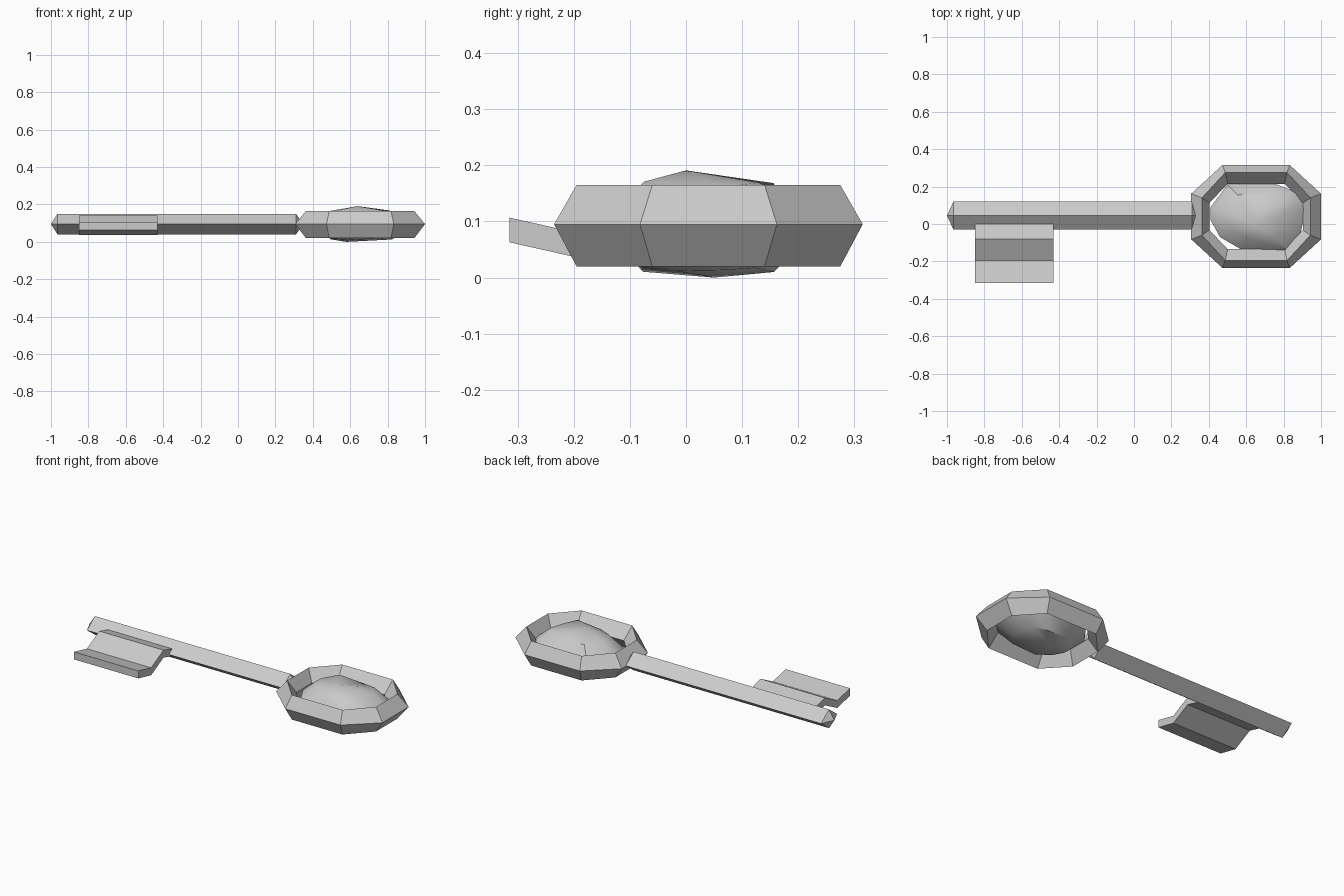
import bpy, bmesh, math
from mathutils import Vector

cube = bpy.data.objects.get("Cube")
if cube:
    bpy.data.objects.remove(cube, do_unlink=True)

metal = bpy.data.materials.new("grey_metal")
GREY = (0.6, 0.6, 0.6, 1)
metal.use_nodes = True
metal.diffuse_color = GREY
metal.node_tree.nodes["Principled BSDF"].inputs["Base Color"].default_value = GREY


def loft(name, rings, closed=False):
    """Skin a series of equal-length point loops; closed joins last to first."""
    bm = bmesh.new()
    loops = [[bm.verts.new(p) for p in ring] for ring in rings]
    pairs = list(zip(loops, loops[1:]))
    if closed:
        pairs.append((loops[-1], loops[0]))
    else:
        bm.faces.new(loops[0])
        bm.faces.new(loops[-1])
    for a, b in pairs:
        for i in range(len(a)):
            j = (i + 1) % len(a)
            bm.faces.new((a[i], a[j], b[j], b[i]))
    bmesh.ops.remove_doubles(bm, verts=bm.verts, dist=0.0005)
    bmesh.ops.recalc_face_normals(bm, faces=bm.faces)
    mesh = bpy.data.meshes.new(name)
    bm.to_mesh(mesh)
    bm.free()
    obj = bpy.data.objects.new(name, mesh)
    bpy.context.collection.objects.link(obj)
    mesh.materials.append(metal)
    return obj


# Shaft: diamond bar with a shallow point at each end
def diamond(x, s):
    return [(x, 0.045 + s * 0.075 * math.cos(a), 0.095 + s * 0.055 * math.sin(a))
            for a in (i * math.pi / 2 for i in range(4))]


loft("shaft", [diamond(-1, 0), diamond(-0.965, 1), diamond(0.31, 1), diamond(0.35, 0)])

# Bit: folded plate of constant thickness
fold = [(0.0, 0.118), (-0.08, 0.14), (-0.195, 0.08), (-0.315, 0.107)]
profile = fold + [(y, z - 0.044) for y, z in reversed(fold)]
loft("bit", [[(x, y, z) for y, z in profile] for x in (-0.85, -0.43)])


# Bow: long octagon frame with a diamond section
def octagon(hx, hy, fx, fy, z):
    quarter = [(hx, fy), (fx, hy)]
    pts = (quarter + [(-x, y) for x, y in reversed(quarter)]
           + [(-x, -y) for x, y in quarter] + [(x, -y) for x, y in reversed(quarter)])
    return [(0.653 + x, 0.04 + y, z) for x, y in pts]


loft("bow_frame", [octagon(0.347, 0.275, 0.18, 0.122, 0.095),
                   octagon(0.29, 0.235, 0.165, 0.1, 0.165),
                   octagon(0.25, 0.175, 0.152, 0.072, 0.095),
                   octagon(0.29, 0.235, 0.165, 0.1, 0.02)], closed=True)

# Gem: irregular lump, narrowing to an off-centre peak above and below
outline = [(0.41, 0.09), (0.5, 0.21), (0.74, 0.22), (0.87, 0.17), (0.92, 0.08),
           (0.89, -0.05), (0.81, -0.14), (0.58, -0.14), (0.46, -0.07), (0.41, 0.02)]


def gem_ring(scale, z, cx, cy, wobble=0.0):
    return [(cx + (x - cx) * scale, cy + (y - cy) * scale, z + wobble * math.sin(2.4 * i))
            for i, (x, y) in enumerate(outline)]


gem = loft("gem", [gem_ring(0, 0.0, 0.58, 0.05),
                   gem_ring(0.65, 0.014, 0.65, 0.04, 0.004),
                   gem_ring(1, 0.09, 0.65, 0.04, 0.01),
                   gem_ring(0.66, 0.163, 0.66, 0.05, 0.008),
                   gem_ring(0, 0.191, 0.64, 0.0)])
bpy.ops.object.select_all(action="DESELECT")
gem.select_set(True)
bpy.context.view_layer.objects.active = gem
bpy.ops.object.shade_smooth_by_angle(angle=math.radians(40))
